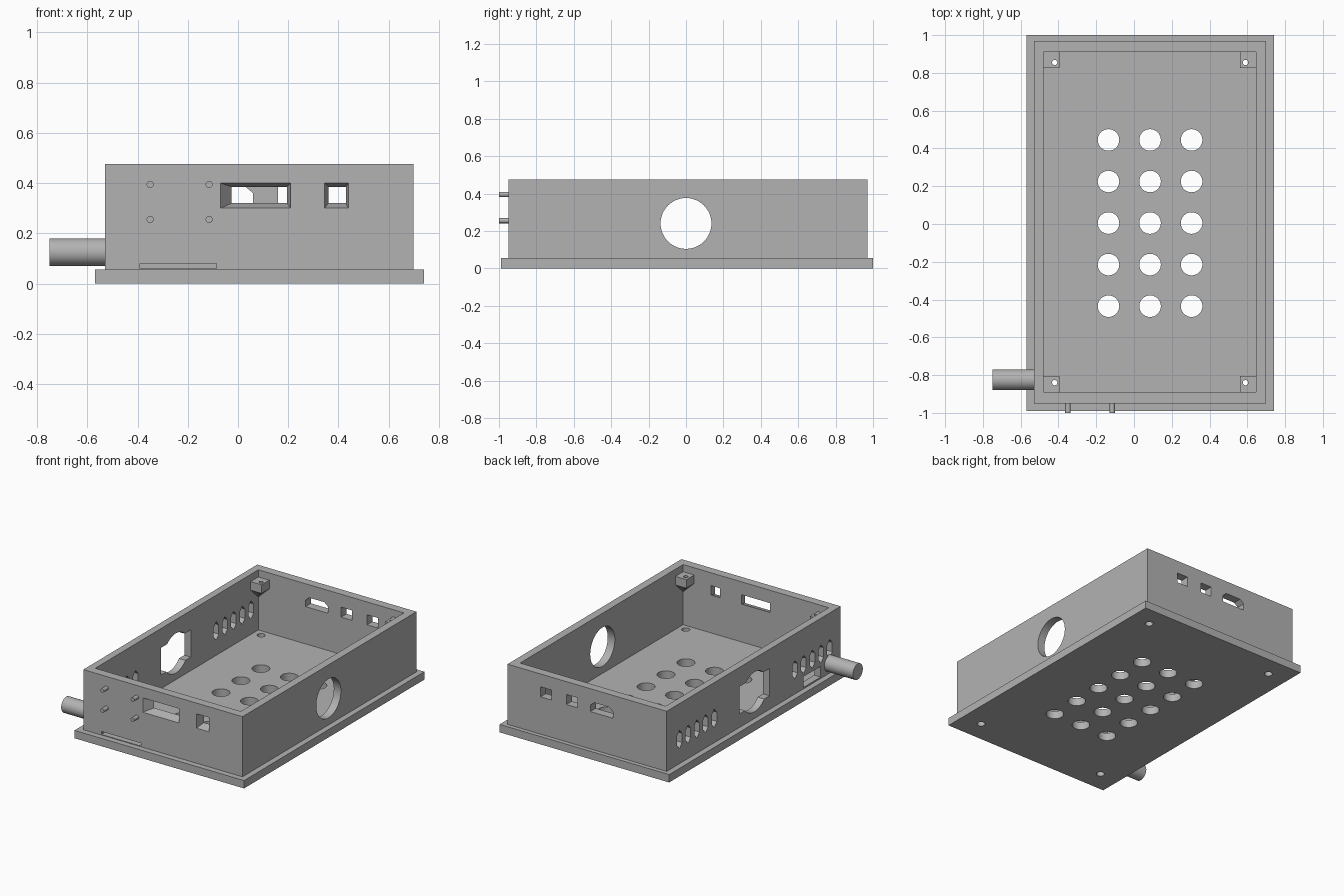
import bpy, bmesh, math

cube = bpy.data.objects.get("Cube")
if cube:
    bpy.data.objects.remove(cube, do_unlink=True)

grey = bpy.data.materials.new("plain grey")
grey.use_nodes = True
colour = (0.45, 0.45, 0.45, 1)
grey.diffuse_color = colour
grey.node_tree.nodes["Principled BSDF"].inputs["Base Color"].default_value = colour


def rect(u0, u1, v0, v1):
    return [(u0, v0), (u1, v0), (u1, v1), (u0, v1)]


def oval(u, v, ru, rv=None, sides=48):
    rv = rv or ru
    angles = [2 * math.pi * i / sides + math.pi / 2 for i in range(sides)]
    return [(u + ru * math.cos(a), v + rv * math.sin(a)) for a in angles]


def loft(name, axis, *sections):
    """Solid through (distance, outline) sections along one axis."""
    place = {"x": lambda d, u, v: (d, u, v),
             "y": lambda d, u, v: (u, d, v),
             "z": lambda d, u, v: (u, v, d)}[axis]
    bm = bmesh.new()
    rings = [[bm.verts.new(place(d, u, v)) for u, v in pts] for d, pts in sections]
    bm.faces.new(rings[0])
    bm.faces.new(rings[-1])
    for a, b in zip(rings, rings[1:]):
        for i in range(len(a)):
            j = (i + 1) % len(a)
            bm.faces.new((a[i], a[j], b[j], b[i]))
    bmesh.ops.recalc_face_normals(bm, faces=bm.faces)
    mesh = bpy.data.meshes.new(name)
    bm.to_mesh(mesh)
    bm.free()
    mesh.materials.append(grey)
    obj = bpy.data.objects.new(name, mesh)
    bpy.context.collection.objects.link(obj)
    return obj


def prism(name, axis, d0, d1, pts):
    return loft(name, axis, (d0, pts), (d1, pts))


def cut(target, cutter):
    cutter.hide_render = True
    bpy.context.view_layer.objects.active = target
    mod = target.modifiers.new("cut", "BOOLEAN")
    mod.operation = "DIFFERENCE"
    mod.solver = "EXACT"
    mod.object = cutter
    bpy.ops.object.modifier_apply(modifier=mod.name)
    bpy.data.objects.remove(cutter, do_unlink=True)


parts = []
screws = [(x, y) for x in (-0.42, 0.59) for y in (-0.84, 0.855)]

# Base plate with vent grid and screw holes
base = prism("base_plate", "z", 0, 0.055, rect(-0.57, 0.74, -0.99, 1.0))
for x in (-0.135, 0.085, 0.305):
    for row in range(5):
        cut(base, prism("cutter", "z", -0.1, 0.1, oval(x, 0.445 - 0.22 * row, 0.057)))
for x, y in screws:
    cut(base, prism("cutter", "z", -0.1, 0.1, oval(x, y, 0.026, sides=24)))
parts.append(base)

# Four walls
walls = prism("walls", "z", 0.055, 0.475, rect(-0.53, 0.70, -0.95, 0.97))
cut(walls, prism("cutter", "z", -0.1, 0.6, rect(-0.48, 0.645, -0.89, 0.91)))

# Left wall: round opening
cut(walls, prism("cutter", "x", 0.6, 0.8, oval(0, 0.24, 0.136)))

# Right wall: socket opening, cable notch and two rows of vents
cut(walls, prism("cutter", "x", -0.6, -0.4, oval(0, 0.24, 0.139)))
cut(walls, prism("cutter", "x", -0.6, -0.4, rect(-0.165, 0.165, 0.15, 0.34)))
cut(walls, prism("cutter", "x", -0.6, -0.4, rect(-0.73, -0.54, 0.065, 0.14)))
for side in (-1, 1):
    for i in range(5):
        y = side * (0.445 + 0.096 * i)
        cut(walls, prism("cutter", "x", -0.6, -0.4, oval(y, 0.225, 0.032, 0.065, 6)))

# Front wall: two tapered windows and a thin card slot
for outer, inner in (((-0.07, 0.21), (-0.025, 0.195)), ((0.345, 0.44), (0.36, 0.43))):
    cut(walls, loft("cutter", "y",
                    (-0.96, rect(*outer, 0.30, 0.40)),
                    (-0.95, rect(*outer, 0.30, 0.40)),
                    (-0.89, rect(*inner, 0.32, 0.385)),
                    (-0.87, rect(*inner, 0.32, 0.385))))
cut(walls, prism("cutter", "y", -1, -0.85, rect(-0.39, -0.085, 0.06, 0.08)))

# Back wall: two small ports and one chamfered port
for x0 in (0.16, 0.36):
    cut(walls, prism("cutter", "y", 0.85, 1.1, rect(x0, x0 + 0.085, 0.315, 0.385)))
port = [(-0.115, 0.315), (0.06, 0.315), (0.06, 0.36), (0.03, 0.385), (-0.085, 0.385), (-0.115, 0.36)]
cut(walls, prism("cutter", "y", 0.85, 1.1, port))
parts.append(walls)

# Corner screw blocks, tapering down into each corner
for n, (x, y) in enumerate(screws):
    cx, sx = (-0.48, 1) if x < 0 else (0.645, -1)
    cy, sy = (-0.89, 1) if y < 0 else (0.91, -1)

    def corner(size):
        return rect(cx - 0.01 * sx, cx + size * sx, cy - 0.01 * sy, cy + size * sy)

    block = loft(f"screw_block_{n + 1}", "z", (0.29, corner(0.005)),
                 (0.365, corner(0.085)), (0.425, corner(0.085)))
    cut(block, prism("cutter", "z", 0.2, 0.5, oval(x, y, 0.014, sides=24)))
    parts.append(block)

# Cable gland on the right wall
parts.append(prism("cable_gland", "x", -0.75, -0.52, oval(-0.825, 0.125, 0.055)))

# Display mounting pins on the front wall
for x in (-0.35, -0.115):
    for z in (0.255, 0.395):
        parts.append(prism("mounting_pin", "y", -1.0, -0.94, oval(x, z, 0.014, sides=24)))

bpy.ops.object.select_all(action="DESELECT")
for obj in parts:
    obj.select_set(True)
bpy.context.view_layer.objects.active = walls
bpy.ops.object.shade_smooth_by_angle(angle=math.radians(30))
